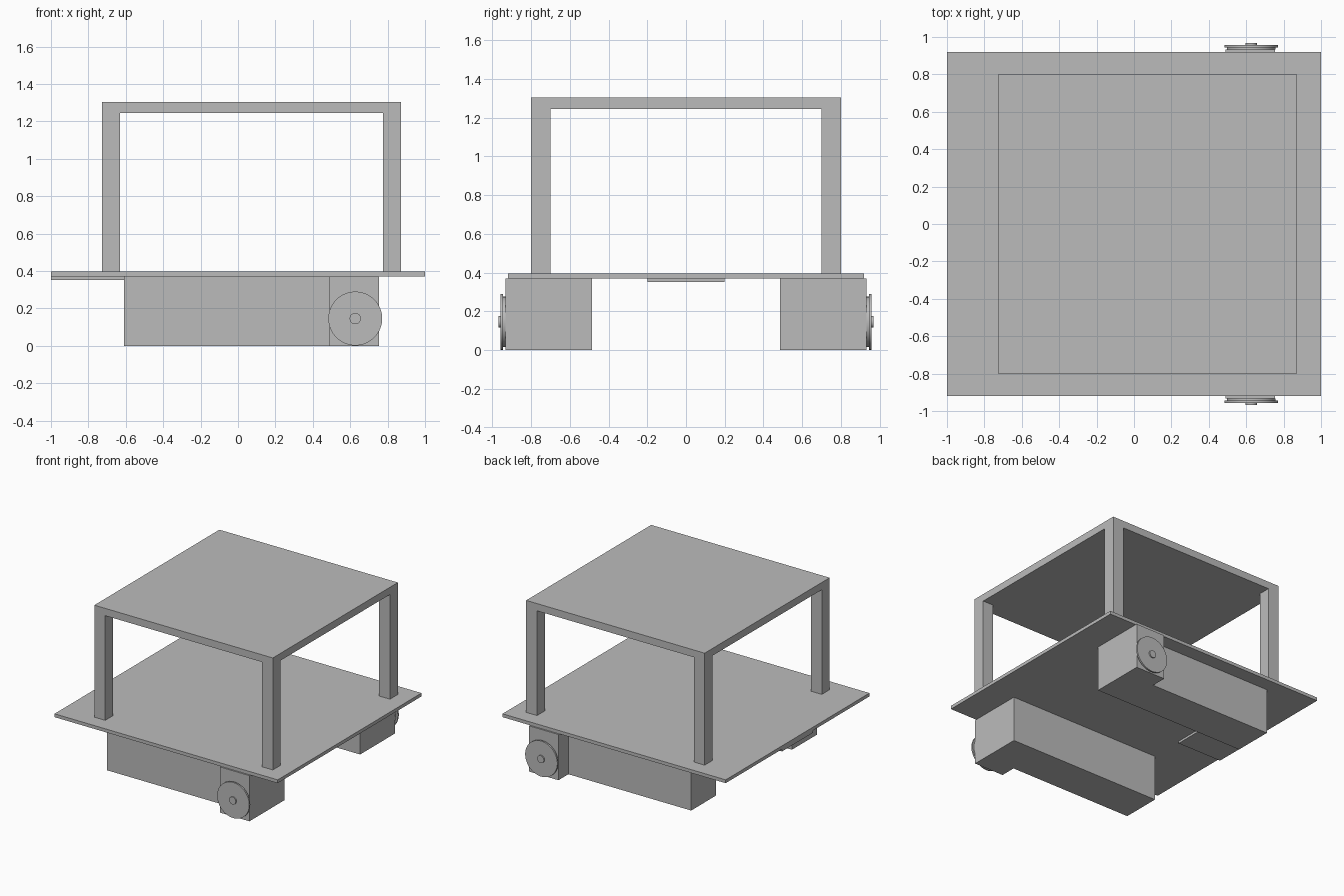
import bpy
import math

cube = bpy.data.objects.get("Cube")
if cube:
    bpy.data.objects.remove(cube, do_unlink=True)

grey = bpy.data.materials.new("plain grey")
grey.use_nodes = True
GREY = (0.5, 0.5, 0.5, 1)
grey.diffuse_color = GREY
grey.node_tree.nodes["Principled BSDF"].inputs["Base Color"].default_value = GREY


def box(name, x, y, z):
    """Box spanning the given (low, high) range on each axis."""
    spans = (x, y, z)
    bpy.ops.mesh.primitive_cube_add(size=1, location=[sum(s) / 2 for s in spans])
    obj = bpy.context.object
    obj.name = name
    obj.scale = [abs(s[1] - s[0]) for s in spans]
    bpy.ops.object.transform_apply(location=False, rotation=False, scale=True)
    obj.data.materials.append(grey)
    return obj


def disc(name, radius, y, x=0.627, z=0.146):
    """Round disc on the wheel axle, spanning a (low, high) range in y."""
    bpy.ops.mesh.primitive_cylinder_add(
        vertices=64, radius=radius, depth=abs(y[1] - y[0]),
        location=(x, sum(y) / 2, z), rotation=(math.pi / 2, 0, 0))
    obj = bpy.context.object
    obj.name = name
    obj.data.materials.append(grey)
    bpy.ops.object.shade_smooth_by_angle(angle=math.radians(30))


# Base plate with the small pad under its rear edge
box("base_plate", (-1, 1), (-0.92, 0.92), (0.37, 0.397))
box("pad", (-1, -0.6), (-0.2, 0.2), (0.352, 0.37))

# Table: top and four corner legs
box("table_top", (-0.727, 0.872), (-0.8, 0.8), (1.245, 1.304))
for end, x in (("back", (-0.727, -0.63)), ("front", (0.775, 0.872))):
    for side, s in (("right", -1), ("left", 1)):
        box(f"{end}_{side}_leg", x, (s * 0.7, s * 0.8), (0.397, 1.245))

# Drive units: long body, wider gearbox, and wheel with hub
for side, s in (("right", -1), ("left", 1)):
    box(f"{side}_motor_body", (-0.61, 0.49), (s * 0.485, s * 0.805), (0, 0.37))
    box(f"{side}_gearbox", (0.49, 0.755), (s * 0.485, s * 0.932), (0, 0.37))
    disc(f"{side}_wheel_inner", 0.13, (s * 0.932, s * 0.944))
    disc(f"{side}_wheel_rim", 0.144, (s * 0.944, s * 0.957))
    disc(f"{side}_hub", 0.03, (s * 0.957, s * 0.967))
